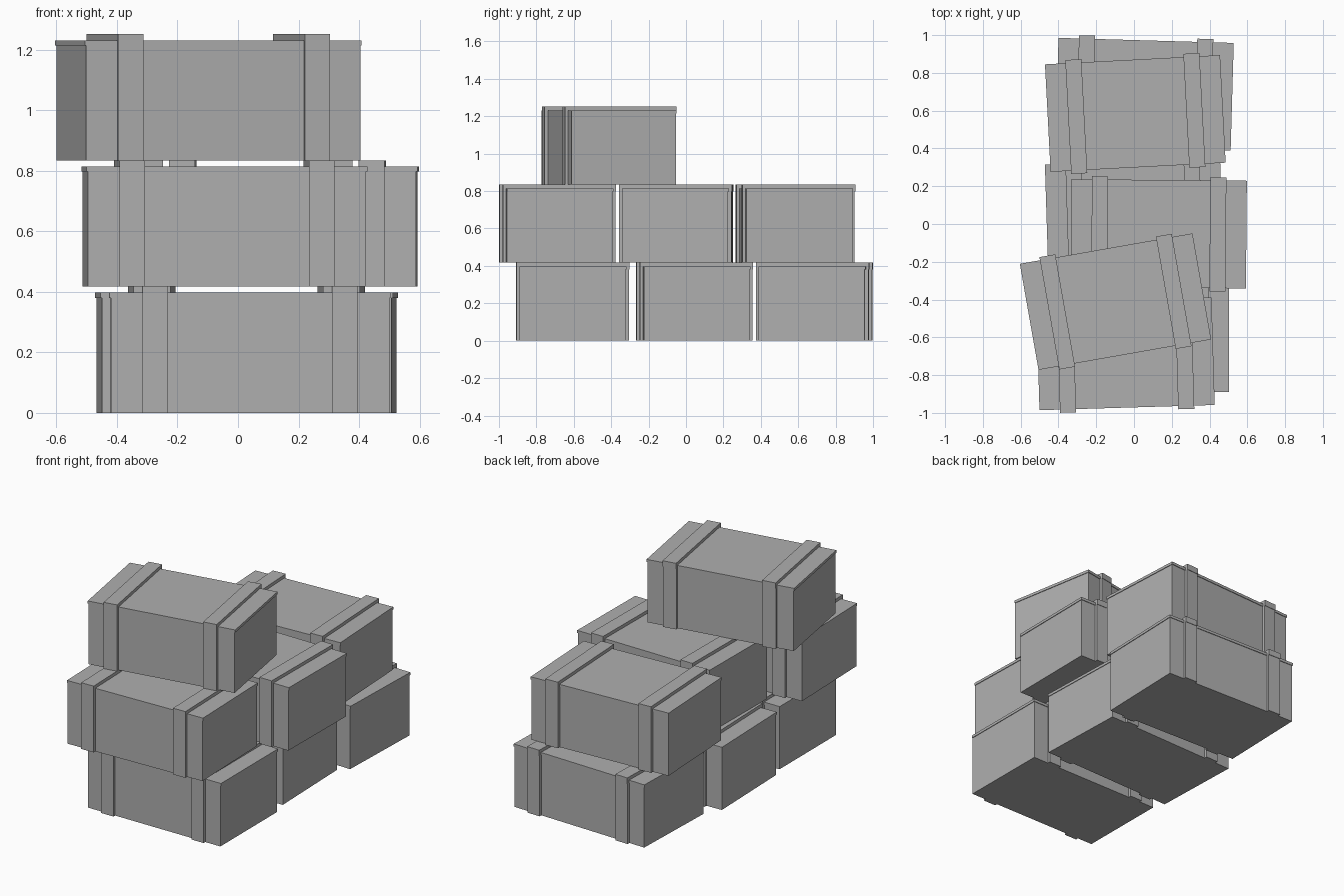
import bpy, bmesh
from math import radians
from mathutils import Matrix, Vector

if "Cube" in bpy.data.objects:
    bpy.data.objects.remove(bpy.data.objects["Cube"])

LAYER = 0.417      # height of one crate including its top straps

# dark grey paint shared by every crate
grey = bpy.data.materials.new("dark_grey")
grey.diffuse_color = (0.43, 0.43, 0.43, 1)
grey.use_nodes = True
grey.node_tree.nodes["Principled BSDF"].inputs["Base Color"].default_value = grey.diffuse_color


def add_box(bm, x0, x1, y0, y1, z0, z1):
    m = Matrix.Translation(((x0 + x1) / 2, (y0 + y1) / 2, (z0 + z1) / 2))
    m = m @ Matrix.Diagonal((x1 - x0, y1 - y0, z1 - z0, 1))
    bmesh.ops.create_cube(bm, size=1, matrix=m)


def make_object(name, boxes, loc, angle):
    bm = bmesh.new()
    for b in boxes:
        add_box(bm, *b)
    mesh = bpy.data.meshes.new(name)
    bm.to_mesh(mesh)
    bm.free()
    mesh.materials.append(grey)
    ob = bpy.data.objects.new(name, mesh)
    ob.location = loc
    ob.rotation_euler.z = radians(angle)
    bpy.context.collection.objects.link(ob)


def crate(name, x, y, level, angle):
    loc = Vector((x, y, level * LAYER))
    # plain box; the lid is flush in front and overhangs at the ends and back
    make_object(name + "_body", [(-0.460, 0.460, -0.285, 0.281, 0, 0.380)], loc, angle)
    make_object(name + "_lid", [(-0.464, 0.464, -0.285, 0.285, 0.380, 0.397)], loc, angle)
    # two straps: battens up the front and back, and a capping batten over the lid
    straps = []
    for sx in (-0.313, 0.313):
        a, b = sx - 0.0425, sx + 0.0425
        straps.append((a, b, -0.302, -0.285, 0, LAYER))
        straps.append((a, b, 0.281, 0.299, 0, 0.380))
        straps.append((a, b, 0.285, 0.302, 0.380, LAYER))
        straps.append((a, b, -0.285, 0.285, 0.397, LAYER))
    make_object(name + "_straps", straps, loc, angle)


# name, x, y, level, turn in degrees
for c in (
    ("crate_bottom_front", 0.039, -0.606, 0, 0.2),
    ("crate_bottom_middle", 0.001, 0.045, 0, 1.8),
    ("crate_bottom_back", 0.056, 0.687, 0, -1.65),
    ("crate_middle_front", -0.045, -0.687, 1, 1.7),
    ("crate_middle_centre", 0.131, -0.052, 1, -0.5),
    ("crate_middle_back", 0.007, 0.585, 1, 3.0),
    ("crate_top", -0.098, -0.411, 2, 10.0),
):
    crate(*c)
